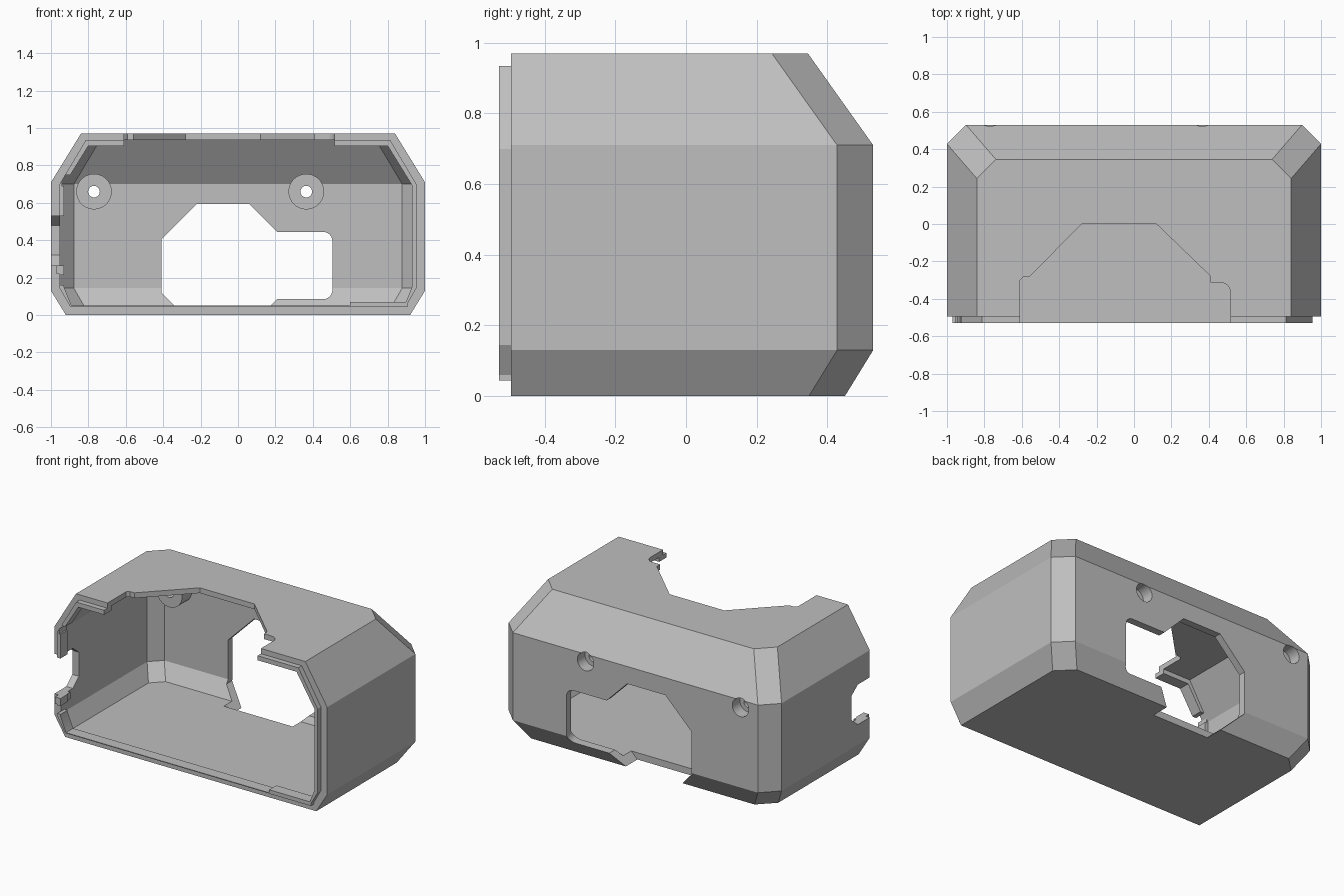
import bpy, bmesh, math
from mathutils import Vector

cube = bpy.data.objects.get("Cube")
if cube:
    bpy.data.objects.remove(cube, do_unlink=True)

grey = bpy.data.materials.new("plain_grey")
grey.use_nodes = True
COLOUR = (0.52, 0.52, 0.52, 1)
grey.diffuse_color = COLOUR
grey.node_tree.nodes["Principled BSDF"].inputs["Base Color"].default_value = COLOUR


def make(name, bm):
    bmesh.ops.recalc_face_normals(bm, faces=bm.faces)
    mesh = bpy.data.meshes.new(name)
    bm.to_mesh(mesh)
    bm.free()
    mesh.materials.append(grey)
    obj = bpy.data.objects.new(name, mesh)
    bpy.context.collection.objects.link(obj)
    return obj


def loft(name, rings):
    """Closed solid through rings with equal point counts."""
    bm = bmesh.new()
    loops = [[bm.verts.new(p) for p in ring] for ring in rings]
    n = len(loops[0])
    for a, b in zip(loops, loops[1:]):
        for i in range(n):
            j = (i + 1) % n
            bm.faces.new((a[i], a[j], b[j], b[i]))
    bm.faces.new(loops[0])
    bm.faces.new(loops[-1])
    return make(name, bm)


def prism(name, pts, axis, lo, hi):
    """Extrude a 2D outline along the given axis."""
    def place(p, d):
        q = list(p)
        q.insert(axis, d)
        return Vector(q)
    return loft(name, [[place(p, d) for p in pts] for d in (lo, hi)])


def box(name, x, y, z):
    return prism(name, [(x[0], y[0]), (x[1], y[0]), (x[1], y[1]), (x[0], y[1])], 2, *z)


def disc(name, x, z, r, lo, hi):
    pts = [(x + r * math.cos(math.tau * i / 40), z + r * math.sin(math.tau * i / 40))
           for i in range(40)]
    return prism(name, pts, 1, lo, hi)


def rounded(cx, cy, r, start, end, steps=6):
    angles = [math.radians(start + (end - start) * i / steps) for i in range(steps + 1)]
    return [(cx + r * math.cos(a), cy + r * math.sin(a)) for a in angles]


def combine(target, tool, operation="DIFFERENCE"):
    tool.hide_render = True
    mod = target.modifiers.new("cut", "BOOLEAN")
    mod.operation, mod.object, mod.solver = operation, tool, "EXACT"
    bpy.context.view_layer.objects.active = target
    bpy.ops.object.modifier_apply(modifier=mod.name)
    bpy.data.objects.remove(tool, do_unlink=True)


def body(name, levels, front, corner):
    """Chamfered box from (height, half width, back) levels."""
    return loft(name, [[(-w, front, z), (w, front, z), (w, back - corner, z),
                        (w - corner, back, z), (corner - w, back, z), (-w, back - corner, z)]
                       for z, w, back in levels])


def section(levels):
    return [(w, z) for z, w in levels] + [(-w, z) for z, w in reversed(levels)]


# Hollow shell
outer = [(0, 0.92, 0.45), (0.13, 1, 0.53), (0.71, 1, 0.53), (0.97, 0.84, 0.345)]
inner = [(0.045, 0.895, 0.415), (0.145, 0.952, 0.482),
         (0.7, 0.952, 0.482), (0.935, 0.812, 0.318)]
shell = body("shell", outer, -0.495, 0.102)
combine(shell, body("cavity", inner, -0.7, 0.074))

# Screw bosses with countersunk holes
for x in (-0.77, 0.365):
    combine(shell, disc("boss", x, 0.66, 0.095, 0.38, 0.487), "UNION")
    combine(shell, disc("screw_hole", x, 0.66, 0.031, 0.3, 0.7))
    combine(shell, disc("screw_recess", x, 0.66, 0.06, 0.45, 0.7))

# Opening in the back wall, running out through the lower edge
opening = [(-0.41, 0.12), (-0.41, 0.405), (-0.22, 0.595), (0.06, 0.595), (0.21, 0.445)]
opening += rounded(0.455, 0.395, 0.05, 90, 0) + rounded(0.455, 0.135, 0.05, 0, -90)
opening += [(0.21, 0.085), (0.105, -0.02), (-0.27, -0.02)]
combine(shell, prism("back_opening", opening, 1, 0.33, 0.7))

# Lip that stands forward of the open front edge
lip_outer = [(z, w + 0.002) for z, w, _ in inner]
lip_inner = [(0.05, 0.89), (0.15, 0.93), (0.695, 0.93), (0.905, 0.8)]
lip = prism("front_lip", section(lip_outer), 1, -0.53, -0.455)
combine(lip, prism("lip_core", section(lip_inner), 1, -0.7, -0.3))

# Cable notches in the roof and the side wall, cut through shell and lip
roof = [(-0.61, -0.7), (-0.61, -0.3), (-0.592, -0.284), (-0.56, -0.284), (-0.28, 0),
        (0.12, 0), (0.41, -0.28), (0.41, -0.314)]
roof += rounded(0.465, -0.364, 0.05, 90, 0) + [(0.515, -0.7)]
side = [(-0.7, 0.265), (-0.37, 0.265), (-0.305, 0.32), (-0.305, 0.48), (-0.37, 0.53), (-0.7, 0.53)]
for part in (shell, lip):
    combine(part, prism("roof_notch", roof, 2, 0.78, 1.2))
    combine(part, prism("side_notch", side, 0, -1.2, -0.8))
combine(lip, box("lip_gap", (-1.1, -0.85), (-0.7, -0.3), (0.16, 0.215)))
combine(lip, box("lip_upper_gap", (-0.94, -0.8), (-0.7, -0.3), (0.69, 0.75)))

# Small tabs on the lip
tabs = [box("floor_tab", (0.6, 0.905), (-0.53, -0.455), (0.044, 0.07)),
        box("side_tab", (-0.97, -0.935), (-0.53, -0.42), (0.22, 0.265))]

for obj in [shell, lip] + tabs:
    bpy.ops.object.select_all(action="DESELECT")
    obj.select_set(True)
    bpy.context.view_layer.objects.active = obj
    bpy.ops.object.shade_smooth_by_angle(angle=math.radians(25))
